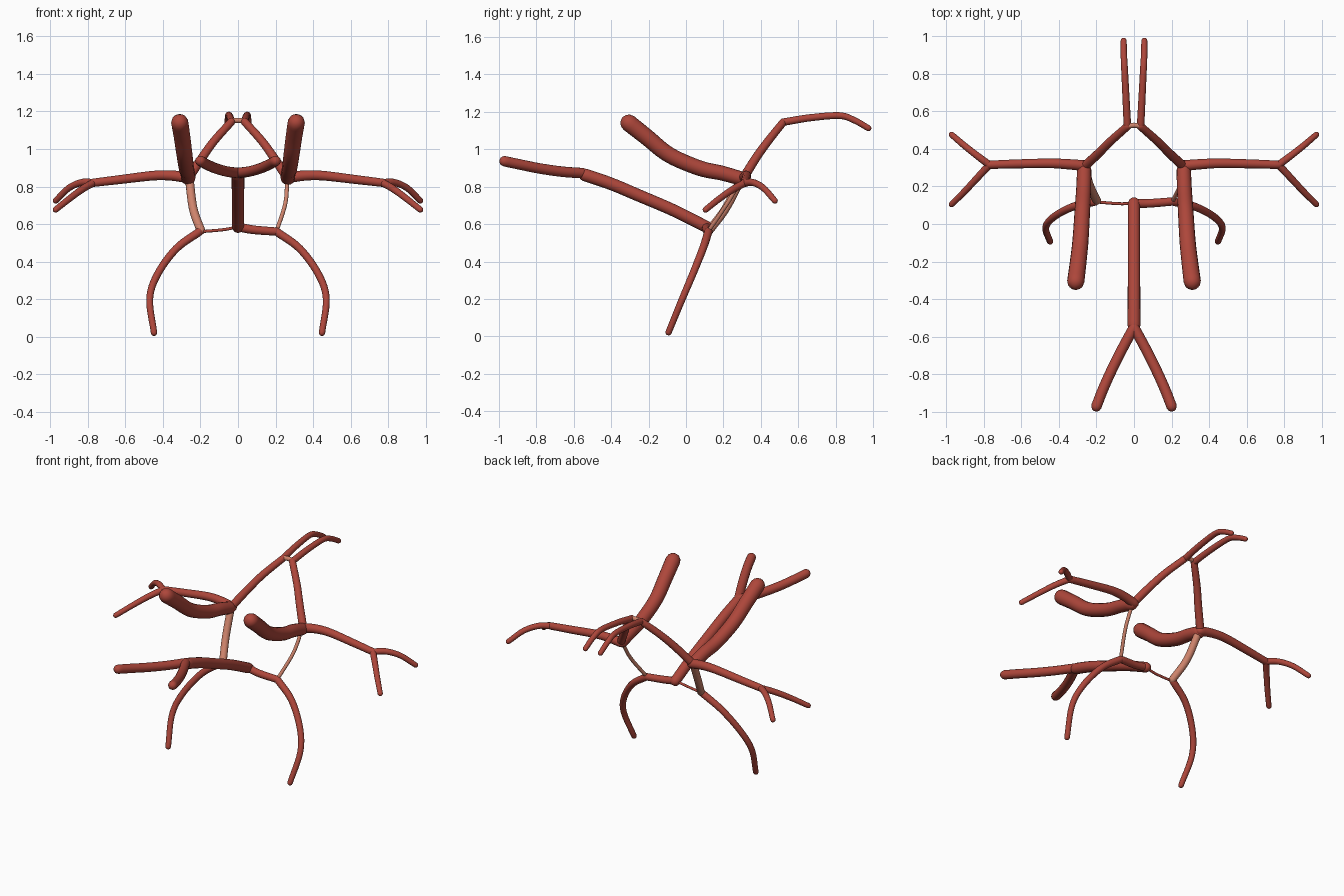
import bpy, math
from mathutils import Vector

if "Cube" in bpy.data.objects:
    bpy.data.objects.remove(bpy.data.objects["Cube"])


def material(name, rgb):
    m = bpy.data.materials.new(name)
    m.diffuse_color = (*rgb, 1)
    m.use_nodes = True
    m.node_tree.nodes["Principled BSDF"].inputs["Base Color"].default_value = m.diffuse_color
    return m


RED = material("artery red", (0.42, 0.062, 0.043))
SALMON = material("salmon", (0.62, 0.23, 0.15))


def smooth_path(points, steps=6):
    """Catmull-Rom samples through the given points."""
    p = [Vector(q) for q in points]
    p = [2 * p[0] - p[1]] + p + [2 * p[-1] - p[-2]]
    out = []
    for i in range(1, len(p) - 2):
        a, b, c, d = p[i - 1:i + 3]
        for s in range(steps):
            t = s / steps
            out.append(0.5 * (2 * b + (c - a) * t + (2 * a - 5 * b + 4 * c - d) * t * t
                              + (3 * b - a - 3 * c + d) * t ** 3))
    return out + [p[-2]]


def tube(name, points, r0, r1, mat=RED, side=1):
    """Tapered round tube with domed ends; side=-1 mirrors it in x."""
    path = smooth_path([(x * side, y, z) for x, y, z in points])
    n = len(path) - 1
    rings = [(q, r0 + (r1 - r0) * i / n) for i, q in enumerate(path)]
    head = (path[0] - path[1]).normalized()
    tail = (path[-1] - path[-2]).normalized()
    for a in (30, 55, 75, 88):
        s, c = math.sin(math.radians(a)), math.cos(math.radians(a))
        rings.insert(0, (path[0] + head * r0 * s, r0 * c))
        rings.append((path[-1] + tail * r1 * s, r1 * c))
    curve = bpy.data.curves.new(name, 'CURVE')
    curve.dimensions = '3D'
    curve.bevel_depth = 1
    curve.bevel_resolution = 6
    curve.use_fill_caps = True
    spline = curve.splines.new('POLY')
    spline.points.add(len(rings) - 1)
    for pt, (q, r) in zip(spline.points, rings):
        pt.co = (*q, 1)
        pt.radius = r
    temp = bpy.data.objects.new(name + "_path", curve)
    bpy.context.collection.objects.link(temp)
    bpy.context.view_layer.update()
    mesh = bpy.data.meshes.new_from_object(
        temp.evaluated_get(bpy.context.evaluated_depsgraph_get()))
    bpy.data.objects.remove(temp)
    mesh.materials.clear()
    mesh.materials.append(mat)
    mesh.polygons.foreach_set("use_smooth", [True] * len(mesh.polygons))
    mesh.name = name
    obj = bpy.data.objects.new(name, mesh)
    bpy.context.collection.objects.link(obj)
    return obj


# Central trunk
tube("basilar_trunk", [(0, .11, .585), (0, -.07, .675), (0, -.25, .752),
                       (0, -.40, .815), (0, -.54, .863)], .032, .034)

for side, tag in ((1, "right"), (-1, "left")):
    # Forked front inlets
    tube("vertebral_" + tag, [(0, -.55, .872), (.06, -.66, .88), (.12, -.78, .897),
                              (.165, -.88, .917), (.20, -.97, .936)], .028, .028, side=side)
    # Thick upper inlets
    tube("carotid_" + tag, [(.265, .29, .845), (.268, .19, .873), (.275, .07, .90),
                            (.285, -.09, .97), (.298, -.21, 1.065), (.31, -.305, 1.14)],
         .038, .046, side=side)
    # Sideways arms and their two branches
    tube("middle_artery_" + tag, [(.26, .31, .845), (.35, .318, .858), (.45, .323, .858),
                                  (.62, .32, .838), (.77, .315, .82)], .029, .022, side=side)
    tube("middle_back_branch_" + tag, [(.77, .315, .82), (.83, .36, .822), (.90, .415, .792),
                                       (.97, .475, .725)], .02, .016, side=side)
    tube("middle_front_branch_" + tag, [(.77, .315, .82), (.83, .25, .785), (.90, .175, .733),
                                        (.97, .105, .677)], .02, .016, side=side)
    # Rising back arms and their long rear ends
    tube("anterior_artery_" + tag, [(.26, .31, .85), (.19, .375, .955), (.125, .44, 1.045),
                                    (.035, .52, 1.145)], .025, .021, side=side)
    tube("anterior_end_" + tag, [(.035, .52, 1.145), (.042, .66, 1.168), (.05, .82, 1.18),
                                 (.054, .90, 1.155), (.055, .975, 1.113)], .02, .016, side=side)
    # Lower curved legs
    tube("posterior_leg_" + tag, [(.205, .12, .56), (.33, .09, .468), (.43, .035, .33),
                                  (.47, -.02, .20), (.447, -.093, .022)], .022, .017, side=side)

# Bridge between the rear arms
tube("anterior_bridge", [(-.03, .522, 1.15), (0, .525, 1.152), (.03, .522, 1.15)],
     .014, .014, SALMON)

# Uneven lower links: full on one side, thread-thin on the other
tube("posterior_link_right", [(0, .11, .585), (.08, .11, .57), (.205, .12, .56)], .024, .022)
tube("posterior_link_left", [(0, .11, .585), (-.08, .108, .57), (-.195, .117, .56)], .008, .008)
tube("side_link_right", [(.262, .29, .83), (.252, .22, .71), (.208, .125, .57)],
     .011, .011, SALMON)
tube("side_link_left", [(-.258, .29, .83), (-.238, .21, .68), (-.198, .125, .567)],
     .023, .023, SALMON)
